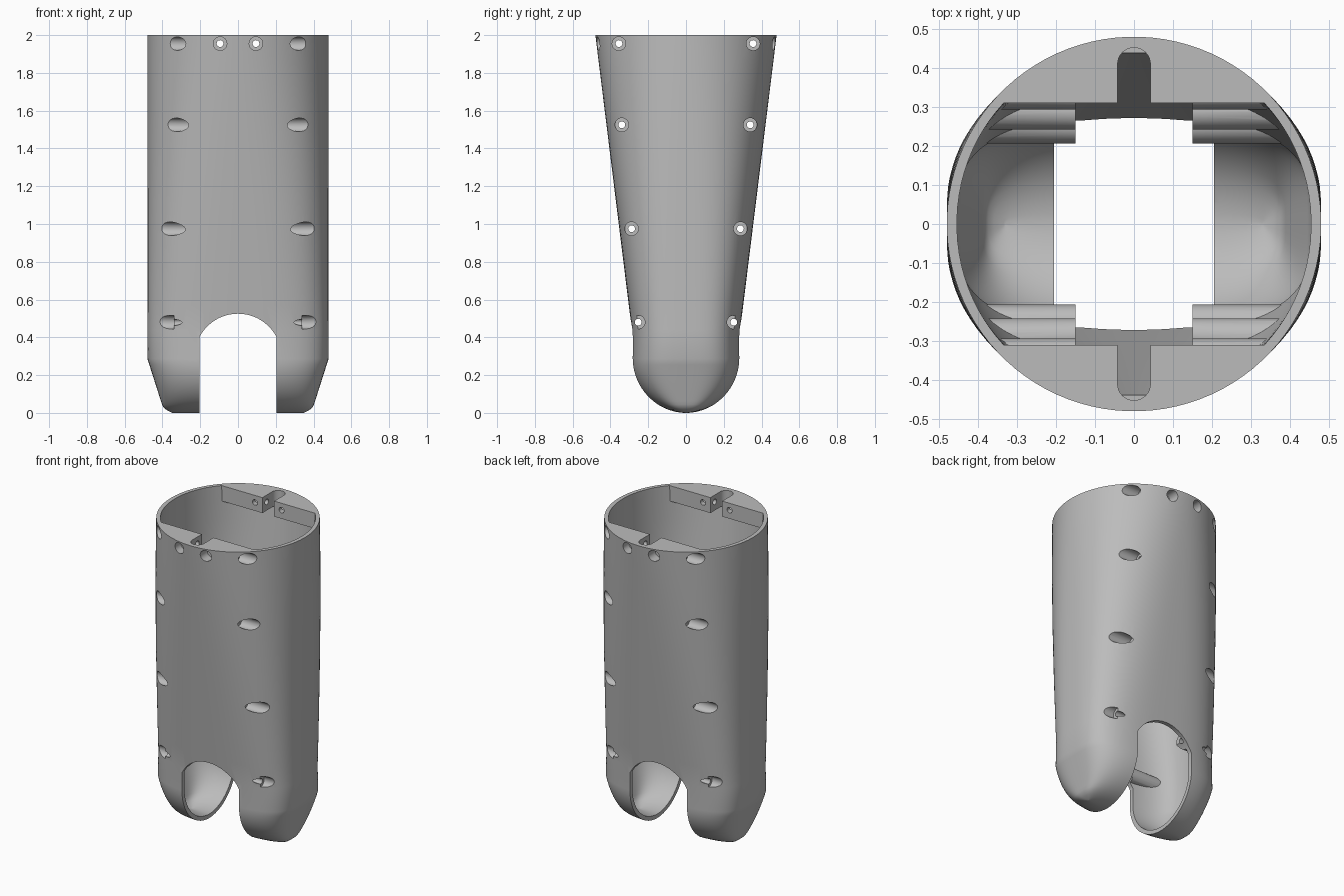
import bpy
import bmesh
from math import sin, cos, pi, sqrt, asin

if "Cube" in bpy.data.objects:
    bpy.data.objects.remove(bpy.data.objects["Cube"])

R, LEG, KNEE = 0.48, 0.287, 0.44     # top radius, leg end radius, start of the taper

grey = bpy.data.materials.new("plain_grey")
grey.use_nodes = True
grey.diffuse_color = (0.5, 0.5, 0.5, 1)
grey.node_tree.nodes["Principled BSDF"].inputs["Base Color"].default_value = (0.5, 0.5, 0.5, 1)


def stack(name, rings):
    """Closed solid through equal rings of points, capped at both ends."""
    n = len(rings[0])
    verts = [p for ring in rings for p in ring]
    faces = [(i * n + k, i * n + (k + 1) % n, (i + 1) * n + (k + 1) % n, (i + 1) * n + k)
             for i in range(len(rings) - 1) for k in range(n)]
    faces.append(tuple(reversed(range(n))))
    faces.append(tuple(range(len(verts) - n, len(verts))))
    mesh = bpy.data.meshes.new(name)
    mesh.from_pydata(verts, [], faces)
    mesh.materials.append(grey)
    ob = bpy.data.objects.new(name, mesh)
    bpy.context.collection.objects.link(ob)
    return ob


def prism(name, profile, axis, start, end):
    """Extrude a counter-clockwise profile along x, y or z (0, 1 or 2)."""
    def place(p, t):
        v = [0, 0, 0]
        v[axis], v[(axis + 1) % 3], v[(axis + 2) % 3] = t, p[0], p[1]
        return v
    return stack(name, [[place(p, t) for p in profile] for t in sorted((start, end))])


def arc(u, v, r, a0, a1, n):
    return [(u + r * cos(a0 + (a1 - a0) * i / n), v + r * sin(a0 + (a1 - a0) * i / n))
            for i in range(n + 1)]


def rod(name, axis, u, v, r, start, end):
    return prism(name, arc(u, v, r, 0, 2 * pi, 24)[:-1], axis, start, end)


def volume(mesh):
    bm = bmesh.new()
    bm.from_mesh(mesh)
    result = bm.calc_volume(signed=True)
    bm.free()
    return result


def cut(target, tool, keep=0.5):
    """Subtract the tool, with the first solver that gives a sound result."""
    before = volume(target.data)
    mod = target.modifiers.new("cut", "BOOLEAN")
    mod.operation, mod.object = "DIFFERENCE", tool
    for solver in ("MANIFOLD", "EXACT", "FLOAT"):
        mod.solver = solver
        bpy.context.view_layer.update()
        graph = bpy.context.evaluated_depsgraph_get()
        mesh = bpy.data.meshes.new_from_object(target.evaluated_get(graph))
        if keep * before < volume(mesh) < before * 0.999999:
            target.data = mesh
            break
    target.modifiers.remove(mod)
    bpy.data.objects.remove(tool)


def half_sizes(z, inset):
    """Half width, half depth and squareness of the sleeve section at height z."""
    hx, hy = R, LEG
    if z > KNEE:
        hy = LEG + (z - KNEE) * (R - LEG) / (2 - KNEE)
    hy -= inset
    if z < LEG:
        hy = sqrt(max((LEG - inset) ** 2 - (LEG - z) ** 2, 1e-4))
        hx = R - 0.08 * (LEG - z) / 0.25
        low = z - inset
        if low < 0.04:
            hx -= 0.04 * (1 - low / 0.04) ** 2
    return hx - inset, hy, min(3.4, max(2, 2 + 0.8 * (2 - z)))


def sleeve_solid(name, inset, top, segs=96):
    """Sleeve body: round at the top, rounded oblong below, domed at the foot."""
    steps = 14
    levels = [LEG - (LEG - inset) * cos(i / steps * pi / 2) for i in range(steps + 1)]
    levels += [KNEE + (top - KNEE) * i / 12 for i in range(13)]
    rings = []
    for z in levels:
        hx, hy, n = half_sizes(z, inset)
        ring = []
        for k in range(segs):
            c, s = cos(2 * pi * (k + 0.5) / segs), sin(2 * pi * (k + 0.5) / segs)
            ring.append((hx * abs(c) ** (2 / n) * (1 if c > 0 else -1),
                         hy * abs(s) ** (2 / n) * (1 if s > 0 else -1), z))
        rings.append(ring)
    return stack(name, rings)


# Screw positions on the sides: depth, height and seat of each counterbore
screws = [(0.355, 1.955, 0.24), (0.34, 1.525, 0.24), (0.288, 0.975, 0.25), (0.253, 0.48, 0.34)]
signs = (-1, 1)

sleeve = sleeve_solid("sleeve_shell", 0, 2)
cavity = sleeve_solid("cavity", 0.026, 2.05)

# Rim flanges and screw bosses are left standing in the cavity
for sy in signs:
    y0, y1 = sorted((sy * 0.31, sy * 0.6))
    cut(cavity, prism("flange", [(-0.6, y0), (0.6, y0), (0.6, y1), (-0.6, y1)], 2, 1.9, 2.2))
    for y, z, seat in screws[1:]:
        for sx in signs:
            cut(cavity, rod("boss", 0, sy * y, z, 0.046, sx * 0.15, sx * 0.6))
cut(sleeve, cavity, keep=0.05)

# Arch between the two legs, profile in (z, x)
a = asin(0.205 / 0.23)
cut(sleeve, prism("arch", [(-0.1, -0.205)] + arc(0.295, 0, 0.23, -a, a, 40) + [(-0.1, 0.205)],
                  1, -0.9, 0.9))

for sy in signs:
    # Side screw holes with counterbores
    for y, z, seat in screws:
        cut(sleeve, rod("hole", 0, sy * y, z, 0.018, -0.7, 0.7))
        for sx in signs:
            cut(sleeve, rod("bore", 0, sy * y, z, 0.036, sx * seat, sx * 0.7))
    # Front and back screw holes through the flanges
    for x in (-0.095, 0.095):
        cut(sleeve, rod("hole", 1, 1.955, x, 0.018, sy * 0.2, sy * 0.7))
        cut(sleeve, rod("bore", 1, 1.955, x, 0.036, sy * 0.4, sy * 0.7))
    # Round-ended cable slot in each flange
    slot = arc(0, 0.41, 0.042, 0, pi, 16) + [(-0.042, 0.25), (0.042, 0.25)]
    cut(sleeve, prism("slot", [(sy * x, sy * y) for x, y in slot], 2, 1.88, 2.1))

bpy.ops.object.select_all(action="DESELECT")
sleeve.select_set(True)
bpy.context.view_layer.objects.active = sleeve
bpy.ops.object.shade_smooth_by_angle(angle=pi / 6)
